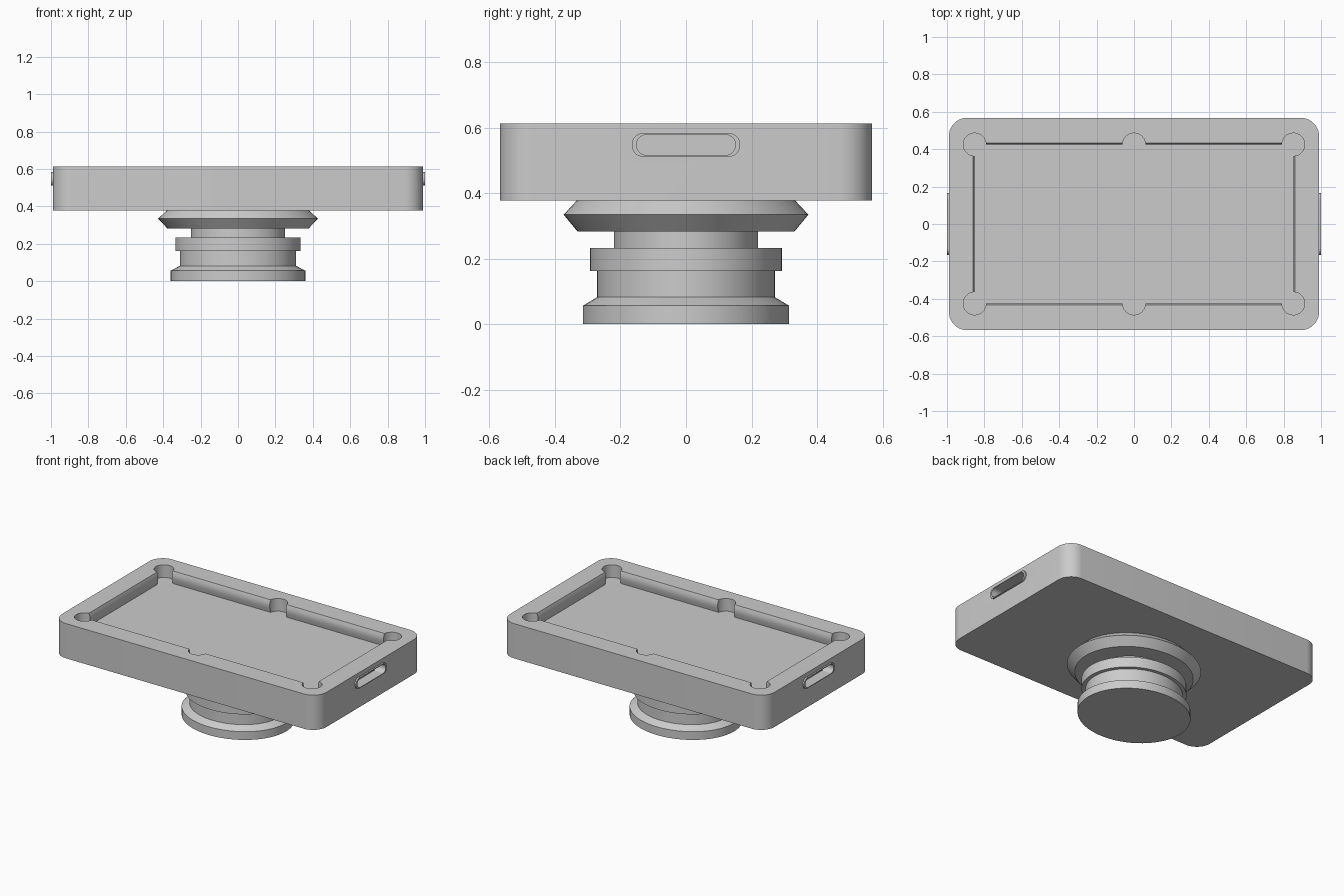
import bpy, bmesh, math

if "Cube" in bpy.data.objects:
    bpy.data.objects.remove(bpy.data.objects["Cube"])

TOP, UNDER, FLOOR = 0.612, 0.377, 0.527


def loft(name, rings):
    """Closed solid skinned through rings of 3D points."""
    bm = bmesh.new()
    loops = [[bm.verts.new(p) for p in r] for r in rings]
    n = len(loops[0])
    for a, b in zip(loops, loops[1:]):
        for i in range(n):
            j = (i + 1) % n
            bm.faces.new((a[i], a[j], b[j], b[i]))
    bm.faces.new(loops[0][::-1])
    bm.faces.new(loops[-1])
    bmesh.ops.recalc_face_normals(bm, faces=bm.faces)
    me = bpy.data.meshes.new(name)
    bm.to_mesh(me)
    bm.free()
    ob = bpy.data.objects.new(name, me)
    bpy.context.collection.objects.link(ob)
    return ob


def rounded(hx, hy, r, n=10):
    """Outline of a rounded rectangle."""
    pts = []
    for k, (sx, sy) in enumerate(((1, 1), (-1, 1), (-1, -1), (1, -1))):
        for i in range(n + 1):
            a = math.pi / 2 * (k + i / n)
            pts.append((sx * (hx - r) + r * math.cos(a), sy * (hy - r) + r * math.sin(a)))
    return pts


def ellipse(rx, ry, n=64, cx=0, cy=0):
    return [(cx + rx * math.cos(2 * math.pi * i / n), cy + ry * math.sin(2 * math.pi * i / n))
            for i in range(n)]


def at_z(outline, z):
    return [(x, y, z) for x, y in outline]


def at_x(outline, x, zc):
    return [(x, u, zc + v) for u, v in outline]


def smooth(ob):
    bpy.ops.object.select_all(action='DESELECT')
    bpy.context.view_layer.objects.active = ob
    ob.select_set(True)
    bpy.ops.object.shade_smooth_by_angle(angle=math.radians(30))


def cut(ob, cutter):
    cutter.hide_render = True
    mod = ob.modifiers.new("cut", 'BOOLEAN')
    mod.operation, mod.solver, mod.object = 'DIFFERENCE', 'EXACT', cutter
    bpy.context.view_layer.objects.active = ob
    bpy.ops.object.modifier_apply(modifier=mod.name)
    bpy.data.objects.remove(cutter)


# table body
outline = rounded(0.99, 0.568, 0.1)
body = loft("table_body", [at_z(outline, UNDER), at_z(outline, TOP)])

# playing field recess, with walls bulging inward as cushions
walls = [(0.009, FLOOR), (0.003, FLOOR + 0.025), (0, FLOOR + 0.045),
         (0.002, TOP - 0.02), (0.009, TOP), (0.009, TOP + 0.1)]
cut(body, loft("field_cutter", [
    [(sx * (0.852 + d), sy * (0.425 + d), z)
     for sx, sy in ((1, 1), (-1, 1), (-1, -1), (1, -1))] for d, z in walls]))

# six pockets
for px in (-0.852, 0, 0.852):
    for py in (-0.425, 0.425):
        c = ellipse(0.061, 0.061, 32, px, py)
        cut(body, loft("pocket_cutter", [at_z(c, FLOOR - 0.0005), at_z(c, TOP + 0.1)]))

# ball return slots and their raised frames at both ends
SLOT_Z = 0.547
inner, outer = rounded(0.151, 0.031, 0.0305), rounded(0.165, 0.036, 0.034)
for s, side in ((1, "right"), (-1, "left")):
    cut(body, loft("slot_cutter", [at_x(inner, s * 0.93, SLOT_Z), at_x(inner, s * 1.1, SLOT_Z)]))
    frame = loft(side + "_slot_frame", [at_x(outer, s * 0.985, SLOT_Z), at_x(outer, s * 1.0, SLOT_Z)])
    cut(frame, loft("slot_cutter", [at_x(inner, s * 0.9, SLOT_Z), at_x(inner, s * 1.1, SLOT_Z)]))
    smooth(frame)
smooth(body)

# oval pedestal
profile = [(0.36, 0), (0.36, 0.056), (0.31, 0.082), (0.31, 0.162), (0.335, 0.162),
           (0.335, 0.232), (0.252, 0.232), (0.252, 0.282), (0.378, 0.282),
           (0.427, 0.334), (0.378, 0.38)]
pedestal = loft("pedestal", [at_z(ellipse(r, r * 0.875), z) for r, z in profile])
smooth(pedestal)
